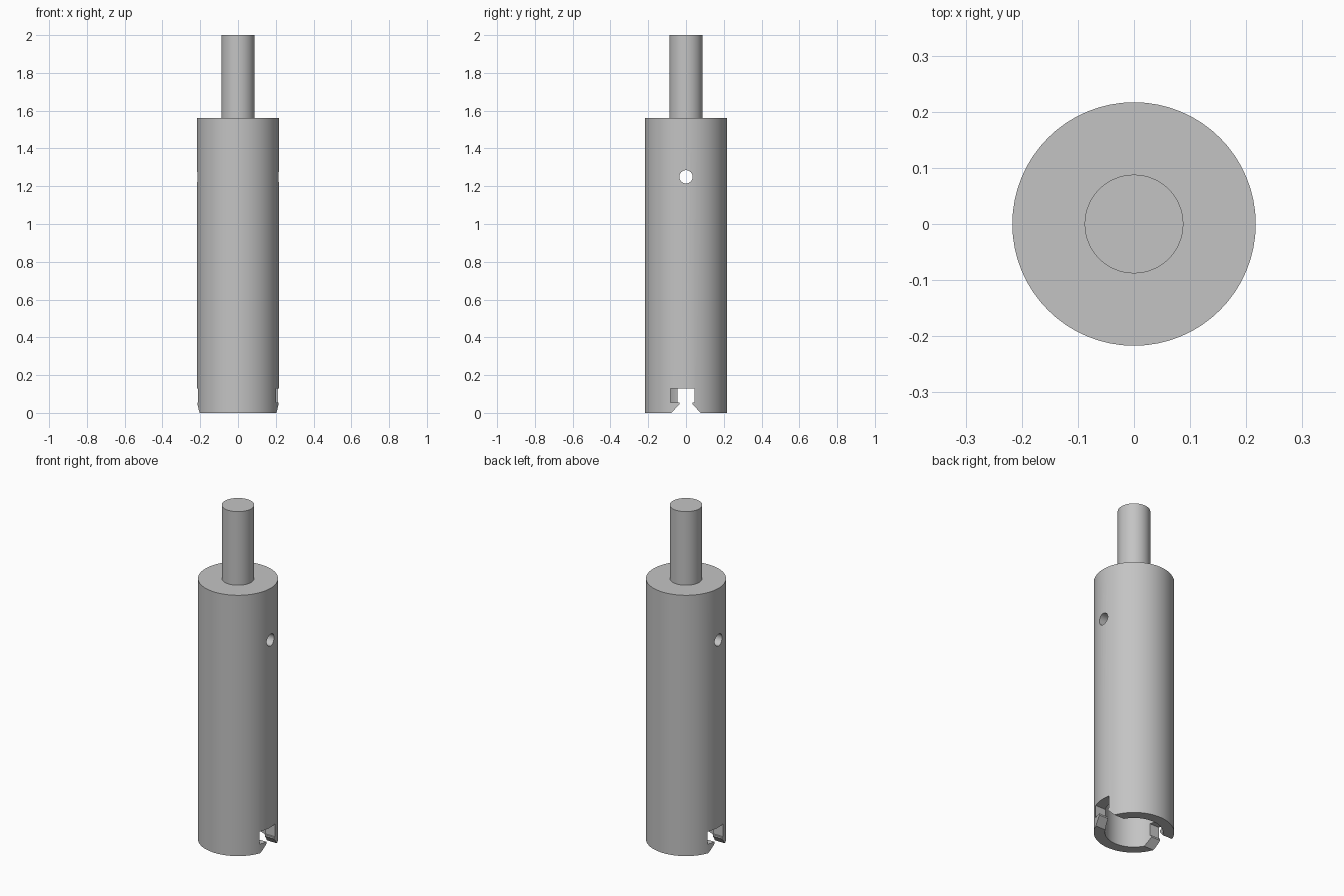
import bpy, bmesh, math
from mathutils import Matrix

cube = bpy.data.objects.get("Cube")
if cube:
    bpy.data.objects.remove(cube, do_unlink=True)

steel = bpy.data.materials.new("grey steel")
steel.use_nodes = True
STEEL = (0.55, 0.55, 0.55, 1)
steel.diffuse_color = STEEL
steel.node_tree.nodes["Principled BSDF"].inputs["Base Color"].default_value = STEEL

SEGMENTS = 64
BODY_R, BODY_TOP = 0.217, 1.56
BORE_R, BORE_TOP = 0.157, 0.6


def make_object(name, bm):
    bmesh.ops.recalc_face_normals(bm, faces=bm.faces)
    mesh = bpy.data.meshes.new(name)
    bm.to_mesh(mesh)
    bm.free()
    mesh.materials.append(steel)
    obj = bpy.data.objects.new(name, mesh)
    bpy.context.collection.objects.link(obj)
    return obj


def lathe(name, profile):
    """Revolve (radius, z) points about z; the end points lie on the axis."""
    bm = bmesh.new()
    verts = [bm.verts.new((r, 0, z)) for r, z in profile]
    edges = [bm.edges.new(pair) for pair in zip(verts, verts[1:])]
    bmesh.ops.spin(bm, geom=verts + edges, cent=(0, 0, 0), axis=(0, 0, 1),
                   angle=math.tau, steps=SEGMENTS, use_merge=True)
    bmesh.ops.remove_doubles(bm, verts=bm.verts, dist=0.0001)
    return make_object(name, bm)


def prism(name, outline, x0, x1):
    """Extrude a (y, z) outline along x."""
    bm = bmesh.new()
    face = bm.faces.new([bm.verts.new((x0, y, z)) for y, z in outline])
    out = bmesh.ops.extrude_face_region(bm, geom=[face])
    moved = [v for v in out["geom"] if isinstance(v, bmesh.types.BMVert)]
    bmesh.ops.translate(bm, verts=moved, vec=(x1 - x0, 0, 0))
    return make_object(name, bm)


def select_only(obj):
    bpy.ops.object.select_all(action="DESELECT")
    obj.select_set(True)
    bpy.context.view_layer.objects.active = obj


def cut(target, cutter):
    mod = target.modifiers.new("cut", "BOOLEAN")
    mod.operation = "DIFFERENCE"
    mod.solver = "EXACT"
    mod.object = cutter
    select_only(target)
    bpy.ops.object.modifier_apply(modifier=mod.name)
    bpy.data.objects.remove(cutter, do_unlink=True)


# Main sleeve with a blind bore in its lower end
body = lathe("sleeve_body", [(0, BORE_TOP), (BORE_R, BORE_TOP), (BORE_R, 0),
                             (BODY_R, 0), (BODY_R, BODY_TOP), (0, BODY_TOP)])

# Two bayonet slots: flared mouth, narrow neck, hooked pocket to one side
slot = [(-0.097, -0.02), (0.097, -0.02), (0.035, 0.045), (0.035, 0.055),
        (0.045, 0.055), (0.045, 0.13), (-0.082, 0.13), (-0.082, 0.055),
        (-0.035, 0.055), (-0.035, 0.045)]
for turn in (0, math.pi):
    cutter = prism("slot_cutter", slot, 0.08, 0.3)
    cutter.data.transform(Matrix.Rotation(turn, 4, "Z"))
    cut(body, cutter)

# Cross pin hole through the upper sleeve
circle = [(0.035 * math.cos(math.tau * i / 32), 1.25 + 0.035 * math.sin(math.tau * i / 32))
          for i in range(32)]
cut(body, prism("pin_hole_cutter", circle, -0.3, 0.3))

# Drive shaft on top
shaft = lathe("drive_shaft", [(0, BODY_TOP - 0.01), (0.088, BODY_TOP - 0.01),
                              (0.088, 2), (0, 2)])

for obj in (body, shaft):
    select_only(obj)
    bpy.ops.object.shade_smooth_by_angle(angle=math.radians(30))
